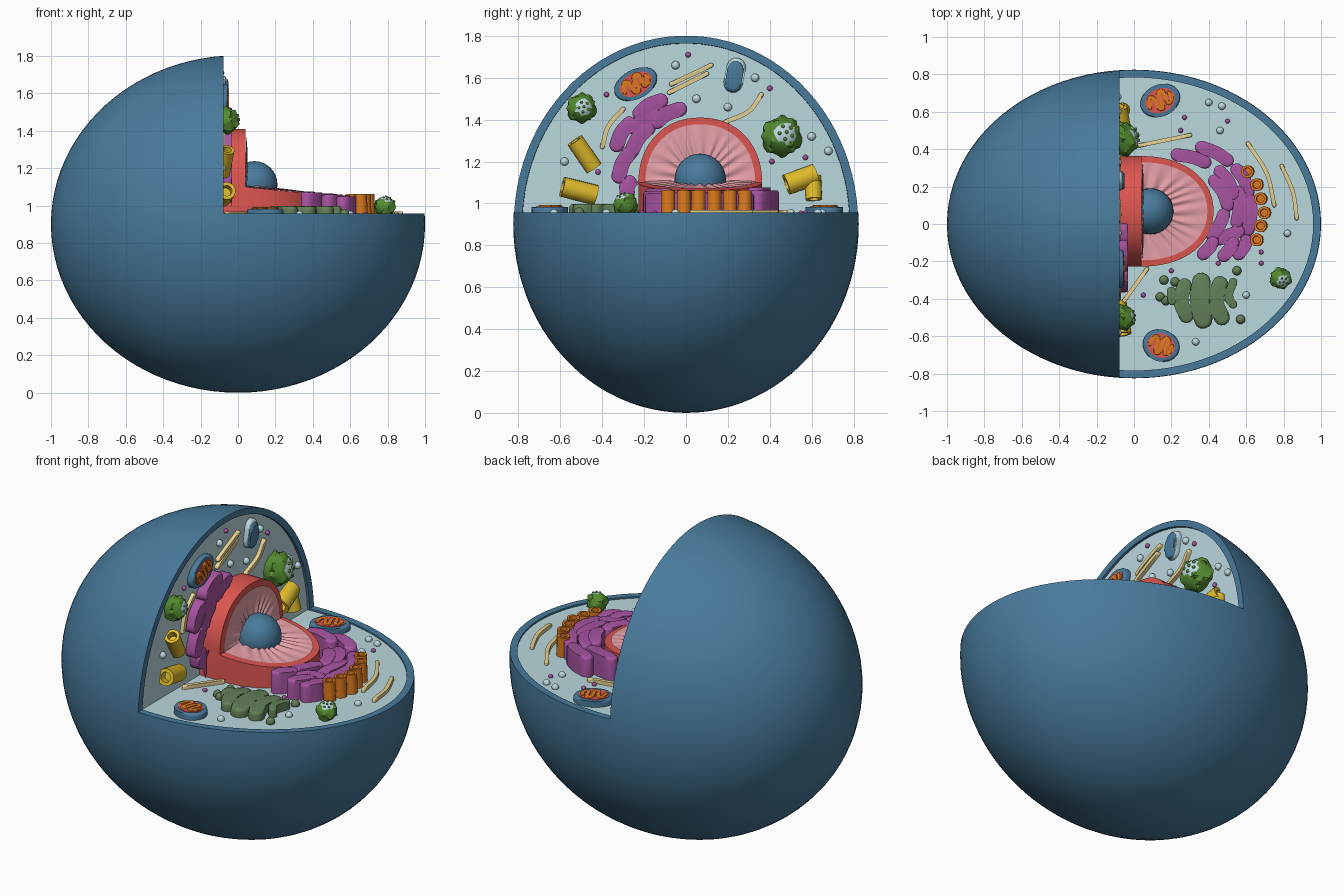
import bpy, bmesh, math
from mathutils import Vector, Matrix

if "Cube" in bpy.data.objects:
    bpy.data.objects.remove(bpy.data.objects["Cube"])

def lin(c):
    c /= 255
    return c / 12.92 if c <= 0.04045 else ((c + 0.055) / 1.055) ** 2.4

def mat(name, *rgb):
    m = bpy.data.materials.new(name)
    m.diffuse_color = (*[lin(c) for c in rgb], 1)
    m.use_nodes = True
    m.node_tree.nodes["Principled BSDF"].inputs["Base Color"].default_value = m.diffuse_color
    return m

BLUE = mat("membrane_blue", 72, 122, 155)
PALE = mat("cytoplasm_pale_blue", 186, 216, 222)
RED = mat("envelope_red", 222, 86, 80)
PINK = mat("nucleus_pink", 232, 162, 170)
PURPLE = mat("purple", 168, 84, 162)
ORANGE = mat("orange", 220, 122, 30)
YELLOW = mat("yellow", 224, 188, 44)
CREAM = mat("cream", 228, 208, 145)
GREEN = mat("green", 84, 140, 48)
SAGE = mat("sage", 98, 128, 88)

W, F = -0.092, 0.947            # recessed wall plane (x) and floor plane (z)
WALL = lambda a, b, h: Vector((W + h, a, b))
FLOOR = lambda a, b, h: Vector((a, b, F + h))

def finish(bm, name, mats, angle=40):
    bmesh.ops.recalc_face_normals(bm, faces=bm.faces)
    me = bpy.data.meshes.new(name)
    bm.to_mesh(me)
    bm.free()
    for m in mats:
        me.materials.append(m)
    me.shade_smooth()
    me.set_sharp_from_angle(angle=math.radians(angle))
    ob = bpy.data.objects.new(name, me)
    bpy.context.collection.objects.link(ob)
    return ob

def slab(name, plane, outline, h, m, bevel=0.0, slope=0.0):
    """Outline standing on the wall or floor, with a rounded top edge."""
    bm = bmesh.new()
    lo = [bm.verts.new(plane(a, b, 0)) for a, b in outline]
    hi = [bm.verts.new(plane(a, b, h - slope * (a - 0.04))) for a, b in outline]
    bm.faces.new(lo[::-1])
    top = bm.faces.new(hi)
    n = len(lo)
    for i in range(n):
        bm.faces.new((lo[i], lo[(i + 1) % n], hi[(i + 1) % n], hi[i]))
    if bevel:
        bmesh.ops.bevel(bm, geom=list(top.edges), offset=bevel, segments=3,
                        profile=0.5, affect='EDGES')
    return finish(bm, name, [m])

def spline(pts, k=6):
    p = [Vector(q) for q in pts]
    p = [2 * p[0] - p[1]] + p + [2 * p[-1] - p[-2]]
    out = []
    for i in range(1, len(p) - 2):
        a, b, c, d = p[i - 1:i + 3]
        for j in range(k):
            t = j / k
            out.append(0.5 * (2 * b + (c - a) * t + (2 * a - 5 * b + 4 * c - d) * t * t
                              + (3 * b - a - 3 * c + d) * t ** 3))
    return out + [p[-2]]

def strip(name, plane, pts, w, h, m, bevel=None):
    """Round-ended band following a path."""
    path = spline(pts)
    n, r = len(path), w / 2
    ang = []
    for i in range(n):
        d = path[min(i + 1, n - 1)] - path[max(i - 1, 0)]
        ang.append(math.atan2(d.y, d.x))
    at = lambda p, t: (p.x + r * math.cos(t), p.y + r * math.sin(t))
    H = math.pi / 2
    out = [at(path[i], ang[i] - H) for i in range(n)]
    out += [at(path[-1], ang[-1] - H + math.pi * j / 6) for j in range(1, 6)]
    out += [at(path[i], ang[i] + H) for i in reversed(range(n))]
    out += [at(path[0], ang[0] + H + math.pi * j / 6) for j in range(1, 6)]
    return slab(name, plane, out, h, m, w * 0.2 if bevel is None else bevel)

def ellipsoid(name, c, r, m, seg=96, rings=48):
    bm = bmesh.new()
    bmesh.ops.create_uvsphere(bm, u_segments=seg, v_segments=rings, radius=1)
    bmesh.ops.transform(bm, matrix=Matrix.LocRotScale(Vector(c), None, Vector(r)), verts=bm.verts)
    return finish(bm, name, [m])

def tube(name, p, q, r, m):
    """Cylinder with a hollow at both ends."""
    p, q = Vector(p), Vector(q)
    bm = bmesh.new()
    bmesh.ops.create_cone(bm, cap_ends=True, segments=18, radius1=r, radius2=r, depth=(q - p).length)
    caps = [f for f in bm.faces if len(f.verts) > 4]
    bmesh.ops.inset_individual(bm, faces=caps, thickness=r * 0.4, depth=0)
    bmesh.ops.inset_individual(bm, faces=caps, thickness=r * 0.03, depth=-r)
    rot = (q - p).to_track_quat('Z', 'Y').to_matrix().to_4x4()
    bmesh.ops.transform(bm, matrix=Matrix.Translation((p + q) / 2) @ rot, verts=bm.verts)
    return finish(bm, name, [m])

# Cell membrane: ellipsoid with a quarter cut away and recessed cut faces
def box(x, z):
    bm = bmesh.new()
    bmesh.ops.create_cube(bm, size=2)
    bmesh.ops.translate(bm, vec=(x + 1, 0, z + 1), verts=bm.verts)
    bmesh.ops.scale(bm, vec=(1, 1.5, 1), verts=bm.verts)
    return finish(bm, "cutter", [BLUE])

def boolean(ob, cutter, op):
    md = ob.modifiers.new("cut", 'BOOLEAN')
    md.operation, md.object, md.solver = op, cutter, 'EXACT'
    bpy.context.view_layer.objects.active = ob
    bpy.ops.object.modifier_apply(modifier=md.name)
    bpy.data.objects.remove(cutter)

cell = ellipsoid("cell_membrane", (0, 0, 0.902), (1, 0.825, 0.902), BLUE)
inner = ellipsoid("inner_cutter", (0, 0, 0.902), (0.96, 0.785, 0.866), BLUE)
boolean(inner, box(W, F), 'INTERSECT')
boolean(cell, box(-0.078, 0.957), 'DIFFERENCE')
boolean(cell, inner, 'DIFFERENCE')
cell.data.materials.clear()
for m in (BLUE, PALE):
    cell.data.materials.append(m)
for f in cell.data.polygons:
    on_wall = f.normal.x > 0.99 and abs(f.center.x - W) < 0.002
    on_floor = f.normal.z > 0.99 and abs(f.center.z - F) < 0.002
    f.material_index = int(on_wall or on_floor)
cell.data.set_sharp_from_angle(angle=math.radians(30))

# Nucleus: red envelope slabs, pleated pink faces, blue nucleolus
CY = 0.068
arc = [math.pi * i / 36 for i in range(37)]
pw = lambda v: math.copysign(abs(v) ** 0.93, v)
slab("nucleus_envelope_floor", FLOOR, [(W, CY - 0.295)] +
     [(0.04 + 0.385 * pw(math.sin(t)), CY - 0.295 * pw(math.cos(t))) for t in arc] +
     [(W, CY + 0.295)], 1.1 - F, RED, 0.008, slope=0.1)
slab("nucleus_envelope_wall", WALL, [(CY - 0.295, F), (CY + 0.295, F)] +
     [(CY + 0.295 * pw(math.cos(t)), 1.1 + 0.31 * pw(math.sin(t))) for t in arc], 0.04 - W, RED, 0.008)

def pleats(name, fn):
    bm = bmesh.new()
    n, rows = 96, 6
    g = []
    for j in range(rows + 1):
        s = 0.2 + 0.8 * j / rows
        g.append([])
        for i in range(n + 1):
            t = math.pi * i / n
            fold = 0.0055 * math.sin(25 * t + 1.5 * math.sin(5 * t + 3 * s)) * math.sin(math.pi * s)
            g[-1].append(bm.verts.new(fn(s * pw(math.cos(t)), s * pw(math.sin(t)), 0.006 + fold)))
    for j in range(rows):
        for i in range(n):
            bm.faces.new((g[j][i], g[j][i + 1], g[j + 1][i + 1], g[j + 1][i]))
    finish(bm, name, [PINK], 60)

pleats("nucleus_pink_wall", lambda a, b, h: (0.04 + h, CY + 0.262 * a, 1.098 + 0.28 * b))
pleats("nucleus_pink_floor", lambda a, b, h: (0.04 + 0.352 * b, CY - 0.262 * a, 1.1 - 0.0352 * b + h))
ellipsoid("nucleolus", (0.088, CY, 1.113), (0.123, 0.123, 0.125), BLUE, 32, 16)

# Endoplasmic reticulum folds (path start, path end)
for a, b, c, d in [(-.22, 1.43, -.12, 1.49), (-.14, 1.39, -.03, 1.45), (-.33, 1.28, -.27, 1.38),
                   (-.26, 1.25, -.18, 1.36), (-.32, 1.13, -.27, 1.24), (-.28, 1.05, -.27, 1.10),
                   (-.24, 1.36, -.15, 1.42)]:
    strip("reticulum_wall", WALL, [(a, b), ((a + c) / 2 - .008, (b + d) / 2 + .008), (c, d)], .072, .06, PURPLE)
for a, b, c, d in [(.23, .37, .38, .33), (.36, .41, .50, .34), (.46, .28, .53, .16), (.55, .29, .61, .17),
                   (.43, .23, .50, .10), (.56, .17, .55, .01), (.62, .13, .61, -.03), (.48, .05, .42, -.06),
                   (.56, -.04, .46, -.08), (.42, -.10, .37, -.16), (.53, -.10, .48, -.17), (.60, -.09, .56, -.16)]:
    strip("reticulum_floor", FLOOR, [(a, b), ((a + c) / 2 + .01, (b + d) / 2 + .006), (c, d)],
          .07, .175 - .12 * max(a, c), PURPLE)

# Orange tubules and yellow centrioles
for x, y in [(.61, .28), (.66, .21), (.68, .135), (.70, .06), (.68, -.01), (.66, -.085)]:
    tube("orange_tubule", (x, y, F), (x - .005, y, 1.062), .034, ORANGE)
for y, z, y2, z2, r in [(-.53, 1.30, -.44, 1.17, .042), (-.59, 1.08, -.43, 1.04, .048),
                        (.48, 1.09, .62, 1.14, .05), (.61, 1.02, .605, 1.13, .04)]:
    tube("centriole", (-.06, y, z), (-.085, y2, z2), r, YELLOW)

# Golgi stack and its vesicles
for pts, w in [([(.27, -.33), (.25, -.41), (.28, -.49)], .08), ([(.36, -.31), (.35, -.41), (.37, -.51)], .1),
               ([(.46, -.32), (.435, -.41), (.47, -.50)], .085), ([(.53, -.31), (.505, -.39), (.53, -.43)], .045),
               ([(.2, -.36), (.205, -.41)], .05)]:
    strip("golgi_fold", FLOOR, pts, w, .05, SAGE)
for x, y in [(.16, -.30), (.14, -.39), (.17, -.41), (.55, -.25), (.57, -.51), (.22, -.31)]:
    ellipsoid("golgi_vesicle", (x, y, F + .01), (.025, .025, .025), SAGE, 14, 8)

# Mitochondria: blue shell, red inside, winding orange folds
def mitochondrion(plane, ca, cb, L, B, deg):
    c, s = math.cos(math.radians(deg)), math.sin(math.radians(deg))
    put = lambda u, v: (ca + c * u * L - s * v * B, cb + s * u * L + c * v * B)
    oval = lambda k: [put(k * math.cos(t), k * math.sin(t)) for t in [math.tau * i / 32 for i in range(32)]]
    slab("mitochondrion_shell", plane, oval(1), .035, BLUE, .012)
    slab("mitochondrion_inside", plane, oval(.76), .038, RED)
    strip("mitochondrion_folds", plane, [put(*q) for q in
          [(-.6, -.15), (-.45, .4), (-.25, .3), (-.2, -.4), (0, -.45), (.05, .45), (.3, .45), (.3, -.35), (.55, -.2), (.55, .2)]],
          .021, .045, ORANGE, .004)

mitochondrion(FLOOR, .14, .66, .11, .085, 25)
mitochondrion(FLOOR, .145, -.65, .1, .085, -20)
mitochondrion(WALL, -.24, 1.57, .11, .07, 28)

# Small blue vacuole with pale rim
strip("vacuole_rim", WALL, [(.225, 1.575), (.24, 1.65)], .092, .03, PALE)
strip("vacuole", WALL, [(.225, 1.57), (.237, 1.642)], .078, .04, BLUE)

# Filaments
for plane, pts in [(WALL, [(-.07, 1.57), (.12, 1.66)]), (WALL, [(-.08, 1.53), (.1, 1.62)]),
                   (WALL, [(.19, 1.39), (.3, 1.44), (.36, 1.52)]), (WALL, [(-.4, 1.27), (-.37, 1.37), (-.3, 1.45)]),
                   (FLOOR, [(.03, .42), (.3, .475)]), (FLOOR, [(.61, .43), (.71, .27), (.75, .1)]),
                   (FLOOR, [(.79, .31), (.85, .17), (.87, .03)]), (FLOOR, [(-.06, -.42), (.07, -.24)])]:
    strip("filament", plane, pts, .022, .022, CREAM, .007)

# Spiky green lysosomes with a pale opening
def lysosome(c, r, axis):
    c, axis = Vector(c), Vector(axis).normalized()
    bm = bmesh.new()
    bmesh.ops.create_icosphere(bm, subdivisions=3, radius=r)
    for v in bm.verts:
        if len(v.link_faces) == 5 or hash(tuple(round(k * 40 / r) for k in v.co)) % 5 == 0:
            v.co *= 1.0 if v.co.dot(axis) > .75 * r else 1.15
    for f in bm.faces:
        f.material_index = int(f.calc_center_median().normalized().dot(axis) > .82)
    bmesh.ops.translate(bm, vec=c, verts=bm.verts)
    finish(bm, "lysosome", [GREEN, PALE], 25)
    side = axis.orthogonal().normalized()
    for i in range(6):
        d = axis + (Matrix.Rotation(i * math.tau / 5, 3, axis) @ side) * (.4 if i < 5 else 0)
        ellipsoid("lysosome_grain", c + d.normalized() * r, [r * .1] * 3, GREEN, 10, 6)

lysosome((-.06, -.5, 1.455), .066, (1, .2, .1))
lysosome((-.065, .455, 1.32), .09, (1, .3, .25))
lysosome((.785, -.29, .995), .055, (.3, -.4, 1))

# Scattered vesicles
for plane, m, pts in [
        (FLOOR, PURPLE, [(.25, .5), (.5, .55), (.45, -.21), (.68, -.15), (.68, -.21), (.05, -.38), (.2, -.25), (.27, .57)]),
        (FLOOR, PALE, [(.4, .65), (.47, .63), (.82, -.05), (.33, -.63), (.6, -.38), (.46, .5)]),
        (WALL, PURPLE, [(.01, 1.71), (.4, 1.55), (-.42, 1.15), (.22, 1.55), (.57, 1.22), (.41, 1.2), (-.38, 1.52)]),
        (WALL, PALE, [(.05, 1.5), (.2, 1.46), (.33, 1.6), (.6, 1.32), (.68, 1.25), (-.58, 1.2), (-.05, 1.66)])]:
    r = .013 if m is PURPLE else .02
    for a, b in pts:
        ellipsoid("vesicle", plane(a, b, .006), (r, r, r), m, 12, 8)
